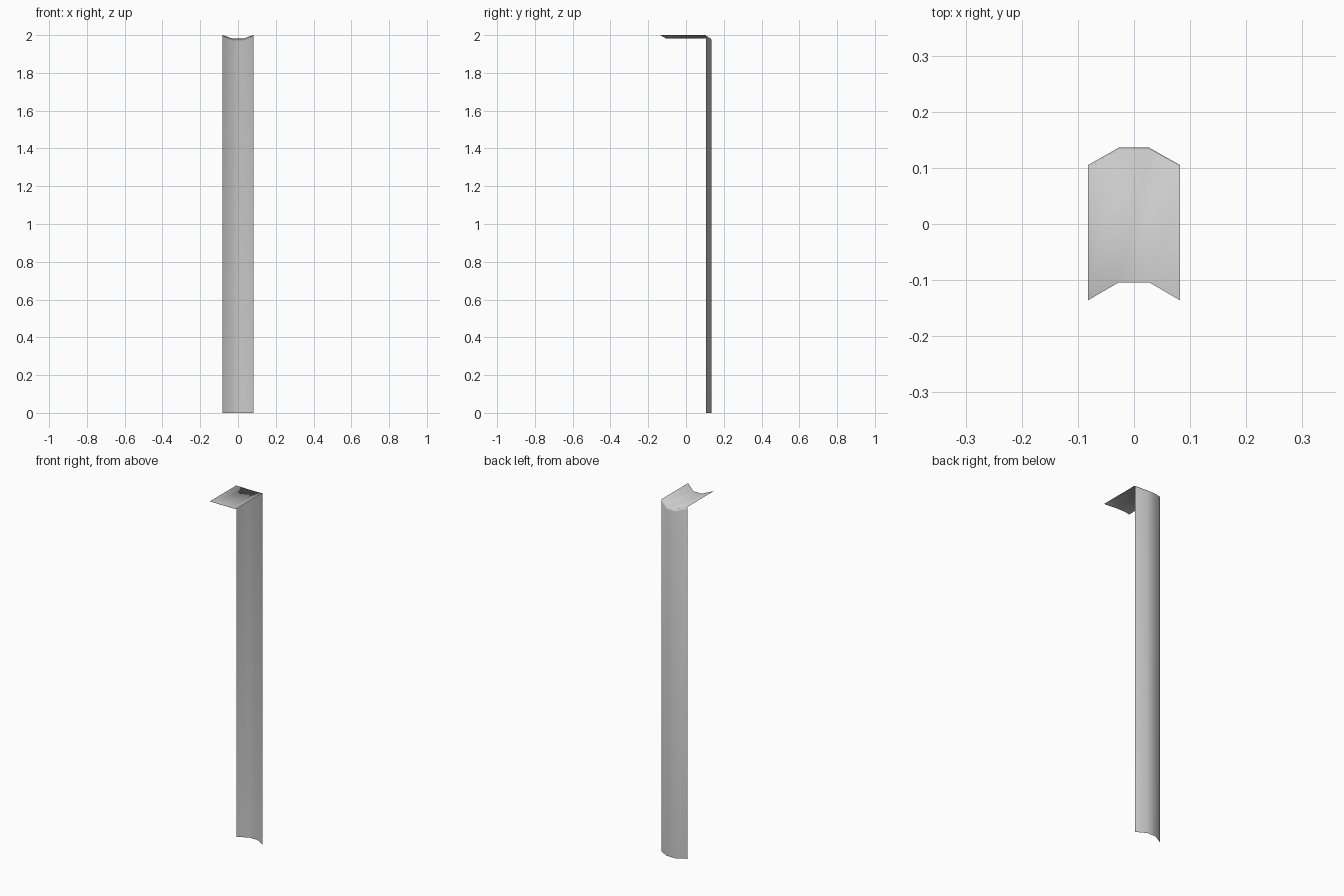
import bpy, bmesh

if "Cube" in bpy.data.objects:
    bpy.data.objects.remove(bpy.data.objects["Cube"])

# Three-sided channel swept up the back, over a small chamfer, then forward.
# Each station: (y, z) of the middle strip and (y, z) of the outer edges.
stations = [
    ((0.136, 0.0), (0.105, 0.0)),
    ((0.136, 1.968), (0.105, 1.990)),
    ((0.132, 1.981), (0.101, 2.0)),
    ((-0.104, 1.981), (-0.136, 2.0)),
]
INNER, OUTER = 0.027, 0.082

bm = bmesh.new()
rings = []
for mid, edge in stations:
    section = [(-OUTER, edge), (-INNER, mid), (INNER, mid), (OUTER, edge)]
    rings.append([bm.verts.new((x, *yz)) for x, yz in section])

# Skin between neighbouring stations
for a, b in zip(rings, rings[1:]):
    for i in range(3):
        f = bm.faces.new((a[i + 1], a[i], b[i], b[i + 1]))
        f.smooth = True

mesh = bpy.data.meshes.new("bent_channel_sheet")
bm.to_mesh(mesh)
bm.free()
sheet = bpy.data.objects.new("bent_channel_sheet", mesh)
bpy.context.collection.objects.link(sheet)
